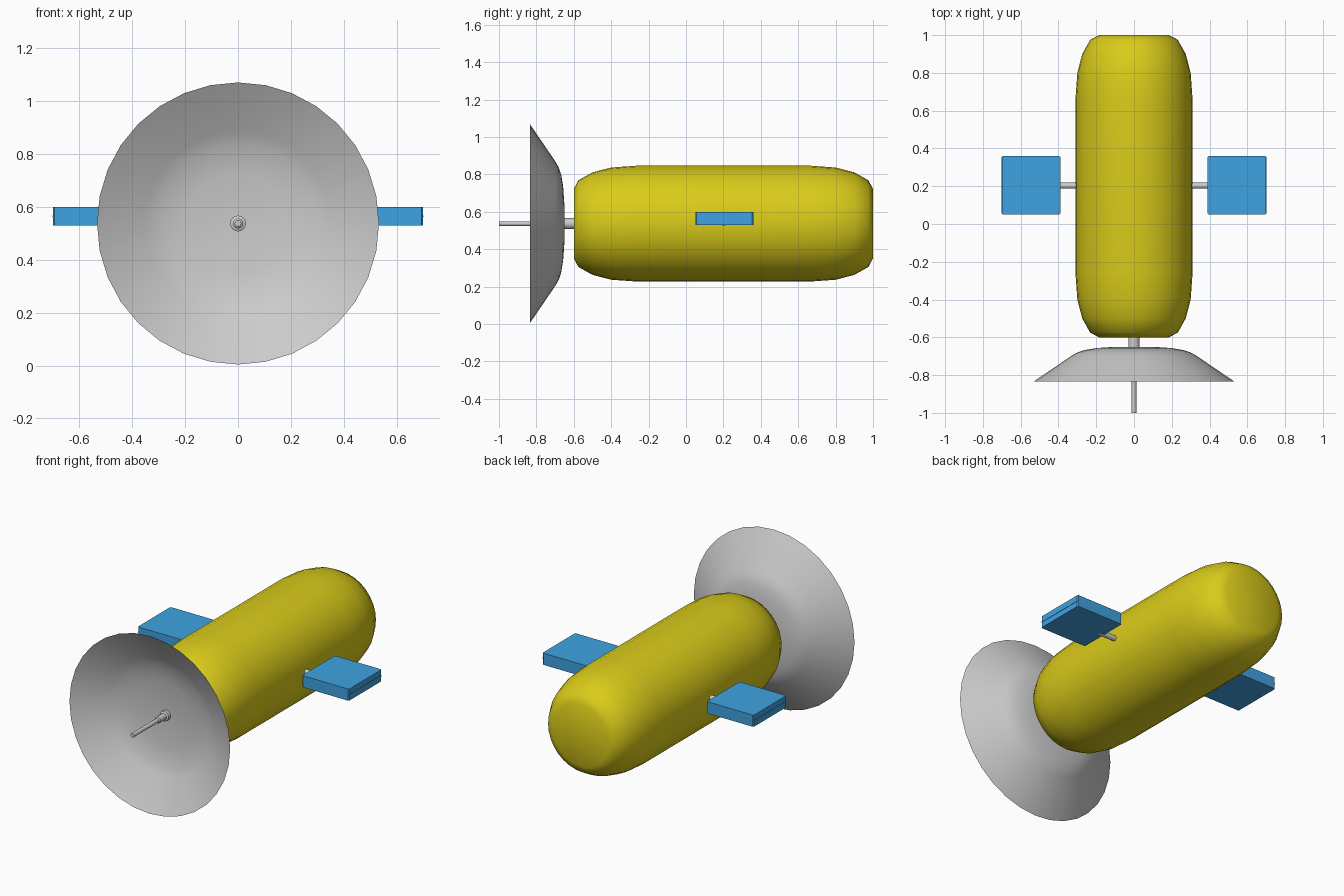
import bpy, bmesh, math
from mathutils import Vector

if "Cube" in bpy.data.objects:
    bpy.data.objects.remove(bpy.data.objects["Cube"])

CZ = 0.537  # height of the long axis


def material(name, col):
    m = bpy.data.materials.new(name)
    m.diffuse_color = (*col, 1)
    m.use_nodes = True
    m.node_tree.nodes["Principled BSDF"].inputs["Base Color"].default_value = m.diffuse_color
    return m


YELLOW = material("yellow_paint", (0.7, 0.6, 0.01))
BLUE = material("blue_paint", (0.05, 0.37, 0.75))


def finish(name, bm, mat=None, smooth=None):
    bmesh.ops.recalc_face_normals(bm, faces=bm.faces)
    me = bpy.data.meshes.new(name)
    bm.to_mesh(me)
    bm.free()
    ob = bpy.data.objects.new(name, me)
    bpy.context.collection.objects.link(ob)
    if mat:
        me.materials.append(mat)
    if smooth:
        bpy.ops.object.select_all(action='DESELECT')
        bpy.context.view_layer.objects.active = ob
        ob.select_set(True)
        bpy.ops.object.shade_smooth_by_angle(angle=math.radians(smooth))
    return ob


def lathe(name, profile, origin, axis='Y', sides=32, mat=None, smooth=35):
    """Revolve (radius, distance along axis) points; radius 0 closes the end."""
    bm = bmesh.new()
    rings = []
    for r, d in profile:
        ring = []
        for i in range(sides if r else 1):
            a = 2 * math.pi * i / sides
            u, v = r * math.sin(a), r * math.cos(a)
            p = (u, d, v) if axis == 'Y' else (d, u, v)
            ring.append(bm.verts.new(Vector(p) + Vector(origin)))
        rings.append(ring)
    for a, b in zip(rings, rings[1:]):
        for i in range(sides):
            j = (i + 1) % sides
            quad = [a[i % len(a)], a[j % len(a)], b[j % len(b)], b[i % len(b)]]
            bm.faces.new(list(dict.fromkeys(quad)))
    return finish(name, bm, mat, smooth)


def box(bm, lo, hi):
    lo, hi = Vector(lo), Vector(hi)
    vs = bmesh.ops.create_cube(bm, size=1)["verts"]
    bmesh.ops.scale(bm, vec=hi - lo, verts=vs)
    bmesh.ops.translate(bm, vec=(lo + hi) / 2, verts=vs)
    return vs


# Rounded cylindrical body, symmetric about y = 0.2
half = [(0, 0.8), (0.185, 0.8), (0.232, 0.775), (0.274, 0.70), (0.30, 0.60), (0.31, 0.46)]
lathe("body", half + [(r, -d) for r, d in reversed(half)], (0, 0.2, CZ), mat=YELLOW, smooth=40)

# Dish: domed back, flared rim, hollow front with a flat centre
lathe("dish", [(0, -0.65), (0.10, -0.65), (0.20, -0.657), (0.26, -0.667), (0.30, -0.68),
               (0.33, -0.697), (0.533, -0.835), (0.35, -0.726), (0.30, -0.705),
               (0.25, -0.693), (0.19, -0.68), (0, -0.68)], (0, 0, CZ))

# Neck joining dish to body
lathe("dish_neck", [(0, -0.66), (0.03, -0.66), (0.03, -0.59), (0, -0.59)], (0, 0, CZ), sides=16)

# Stepped feed antenna
lathe("antenna", [(0, -0.67), (0.03, -0.67), (0.03, -0.70), (0.019, -0.705), (0.019, -0.76),
                  (0.0125, -0.765), (0.0125, -1.0), (0, -1.0)], (0, 0, CZ), sides=16)

for s, side in ((1, "right"), (-1, "left")):
    # Arm carrying the panel
    lathe(side + "_arm", [(0, s * 0.29), (0.016, s * 0.29), (0.016, s * 0.42), (0, s * 0.42)],
          (0, 0.203, CZ + 0.004), axis='X', sides=16)
    # Panel: thick slab with softened corners and a thin seam plate
    bm = bmesh.new()
    x0, x1 = sorted((s * 0.39, s * 0.70))
    box(bm, (x0, 0.05, 0.53), (x1, 0.36, 0.60))
    upright = [e for e in bm.edges if abs(e.verts[0].co.z - e.verts[1].co.z) > 0.01]
    bmesh.ops.bevel(bm, geom=upright, offset=0.006, segments=1, affect='EDGES')
    finish(side + "_panel", bm, BLUE)
    bm = bmesh.new()
    box(bm, (x0 - 0.002, 0.055, 0.562), (x1 + 0.002, 0.355, 0.568))
    finish(side + "_panel_seam", bm, BLUE)
